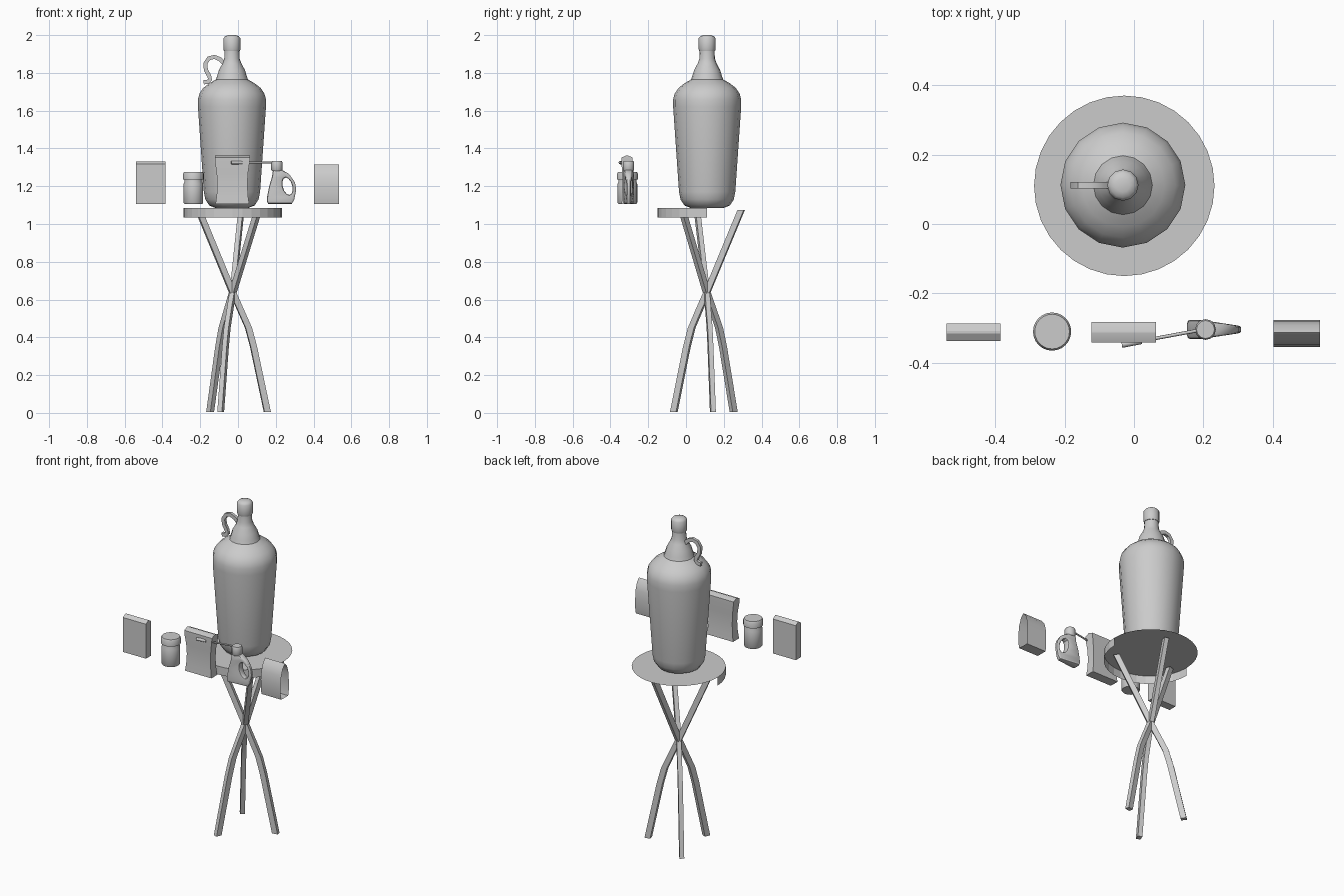
import bpy, bmesh, math
from mathutils import Vector

if "Cube" in bpy.data.objects:
    bpy.data.objects.remove(bpy.data.objects["Cube"])

def finish(name, bm, smooth=0):
    bmesh.ops.recalc_face_normals(bm, faces=bm.faces[:])
    me = bpy.data.meshes.new(name)
    bm.to_mesh(me); bm.free()
    ob = bpy.data.objects.new(name, me)
    bpy.context.collection.objects.link(ob)
    if smooth:
        bpy.ops.object.select_all(action='DESELECT')
        ob.select_set(True)
        bpy.context.view_layer.objects.active = ob
        bpy.ops.object.shade_smooth_by_angle(angle=math.radians(smooth))
    return ob

def loft(name, rings, caps=True, smooth=0):
    """Skin closed rings of points, in order."""
    bm = bmesh.new()
    vs = [[bm.verts.new(p) for p in r] for r in rings]
    n = len(vs[0])
    for a, b in zip(vs, vs[1:]):
        for i in range(n):
            bm.faces.new((a[i], a[(i + 1) % n], b[(i + 1) % n], b[i]))
    if caps:
        bm.faces.new(vs[0]); bm.faces.new(vs[-1])
    return finish(name, bm, smooth)

def circle(cx, cy, r, z, n):
    return [(cx + r * math.cos(2 * math.pi * i / n), cy + r * math.sin(2 * math.pi * i / n), z)
            for i in range(n)]

def turned(name, cx, cy, profile, n, smooth=40):
    return loft(name, [circle(cx, cy, r, z, n) for r, z in profile], smooth=smooth)

def rect(cx, cy, hx, hy, z):
    return [(cx + sx * hx, cy + sy * hy, z) for sx, sy in ((-1, -1), (1, -1), (1, 1), (-1, 1))]

CX, CY = -0.028, 0.11

# Table top: thin disc with a drop rim around the front half only
bm = bmesh.new()
N = 32
top = [bm.verts.new(p) for p in circle(CX, CY, 0.26, 1.085, N)]
bm.faces.new(top)
front = [top[i % N] for i in range(N // 2, N + 1)]
low = [bm.verts.new((v.co.x, v.co.y, 1.035)) for v in front]
for i in range(len(front) - 1):
    bm.faces.new((front[i], front[i + 1], low[i + 1], low[i]))
finish("table_top", bm)

# Three bent legs crossing near the middle
path = [(1.075, 0.188), (0.65, 0.006), (0.55, -0.04), (0.45, -0.085), (0.35, -0.112), (0.005, -0.186)]
for k in range(3):
    turn = k * 2 * math.pi / 3
    rings = []
    for z, s in path:
        a = turn + math.radians(76 if s > 0 else 70)
        d = Vector((math.cos(a), math.sin(a), 0))
        t = Vector((-d.y, d.x, 0))
        c = Vector((CX, CY, z)) + d * s
        rings.append([c + d * 0.017 * u + t * 0.013 * v
                      for u, v in ((-1, -1), (1, -1), (1, 1), (-1, 1))])
    loft(f"leg_{k + 1}", rings, smooth=30)

# Large jug and its cap
JX, JY = -0.032, 0.112
turned("jug_body", JX, JY, [(0.09, 1.086), (0.12, 1.098), (0.141, 1.13), (0.149, 1.17), (0.18, 1.62),
       (0.18, 1.66), (0.172, 1.69), (0.152, 1.72), (0.12, 1.745), (0.085, 1.765), (0.078, 1.785),
       (0.069, 1.815), (0.05, 1.85), (0.041, 1.875), (0.039, 1.92)], 16)
turned("jug_cap", JX, JY, [(0.042, 1.915), (0.045, 1.925), (0.045, 1.983), (0.036, 1.994), (0.02, 2.0)], 12)

# Jug handle: hooked strip
hook = [(-0.07, 1.845), (-0.095, 1.872), (-0.125, 1.885), (-0.155, 1.877), (-0.173, 1.85),
        (-0.17, 1.815), (-0.153, 1.785), (-0.148, 1.765), (-0.16, 1.753), (-0.182, 1.75)]
rings = []
for i, (x, z) in enumerate(hook):
    a, b = hook[max(i - 1, 0)], hook[min(i + 1, len(hook) - 1)]
    d = Vector((b[0] - a[0], 0, b[1] - a[1])).normalized()
    side = Vector((-d.z, 0, d.x)) * 0.011
    p = Vector((x, JY, z))
    y = Vector((0, 0.009, 0))
    rings.append([p - side - y, p + side - y, p + side + y, p - side + y])
loft("jug_handle", rings, smooth=40)

# Small carton with a shallow ridge top
FY = -0.312
loft("carton", [rect(-0.4625, FY, 0.0775, 0.025, 1.107), rect(-0.4625, FY, 0.0775, 0.025, 1.317),
                rect(-0.4625, FY, 0.0775, 0.003, 1.331)])

# Jar and lid
turned("jar_body", -0.236, -0.31, [(0.048, 1.107), (0.052, 1.113), (0.052, 1.212), (0.047, 1.225),
                                   (0.047, 1.24)], 24)
turned("jar_lid", -0.236, -0.31, [(0.055, 1.235), (0.055, 1.266), (0.05, 1.275)], 24)

# Pinched pouch with a folded top
pouch = [(0.089, 0.029, 1.107), (0.083, 0.026, 1.15), (0.080, 0.024, 1.21), (0.083, 0.026, 1.27),
         (0.092, 0.03, 1.33), (0.093, 0.03, 1.352), (0.093, 0.003, 1.363)]
loft("pouch", [rect(-0.03, FY, hx, hy, z) for hx, hy, z in pouch], smooth=30)

# Flat bottle with a grip hole, thinning toward the grip side
outline = [(0.16, 1.107), (0.285, 1.107), (0.298, 1.13), (0.308, 1.18), (0.302, 1.22), (0.27, 1.265),
           (0.235, 1.285), (0.185, 1.285), (0.18, 1.25), (0.165, 1.2), (0.155, 1.15), (0.153, 1.12)]
hole = [(0.262 + 0.026 * math.cos(t) - 0.2 * 0.046 * math.sin(t), 1.20 + 0.046 * math.sin(t))
        for t in (2 * math.pi * i / 12 for i in range(12))]
cu = bpy.data.curves.new("bottle_outline", 'CURVE')
cu.dimensions, cu.fill_mode = '2D', 'BOTH'
cu.extrude, cu.bevel_depth, cu.bevel_resolution, cu.offset = 0.018, 0.01, 1, -0.01
for pts in (outline, hole):
    sp = cu.splines.new('POLY')
    sp.points.add(len(pts) - 1)
    for p, (x, z) in zip(sp.points, pts):
        p.co = (x, z, 0, 1)
    sp.use_cyclic_u = True
tmp = bpy.data.objects.new("bottle_outline", cu)
bpy.context.collection.objects.link(tmp)
deps = bpy.context.evaluated_depsgraph_get()
me = bpy.data.meshes.new_from_object(tmp.evaluated_get(deps))
bpy.data.objects.remove(tmp)
bm = bmesh.new()
bm.from_mesh(me)
for v in bm.verts:
    x, z, d = v.co
    taper = 1 - 0.65 * max(0, min(1, (x - 0.19) / 0.12))
    v.co = (x, -0.304 - d * taper, z)
bmesh.ops.remove_doubles(bm, verts=bm.verts[:], dist=0.0001)
finish("flat_bottle", bm, 35)

# Bottle cap and thin spray tube with its nozzle
turned("bottle_cap", 0.206, -0.304, [(0.026, 1.28), (0.03, 1.287), (0.03, 1.325), (0.026, 1.333)], 12)

def rod(name, a, b, r, n=8):
    a, b = Vector(a), Vector(b)
    q = (b - a).to_track_quat('Z', 'Y')
    loft(name, [[c + q @ Vector(p) for p in circle(0, 0, r, 0, n)] for c in (a, b)], smooth=50)

rod("spray_tube", (0.2, -0.304, 1.325), (0.0, -0.341, 1.325), 0.005)
rod("nozzle", (0.022, -0.337, 1.325), (-0.035, -0.348, 1.325), 0.009)

# Open-ended sleeve with a leaf-shaped section
section = [(-0.034, 1.107), (-0.04, 1.14), (-0.041, 1.2), (-0.034, 1.25), (-0.02, 1.29), (0.002, 1.314),
           (0.022, 1.29), (0.034, 1.25), (0.038, 1.2), (0.038, 1.14), (0.032, 1.107)]
loft("sleeve", [[(x, -0.314 + y, z) for y, z in section] for x in (0.402, 0.536)], caps=False, smooth=35)
